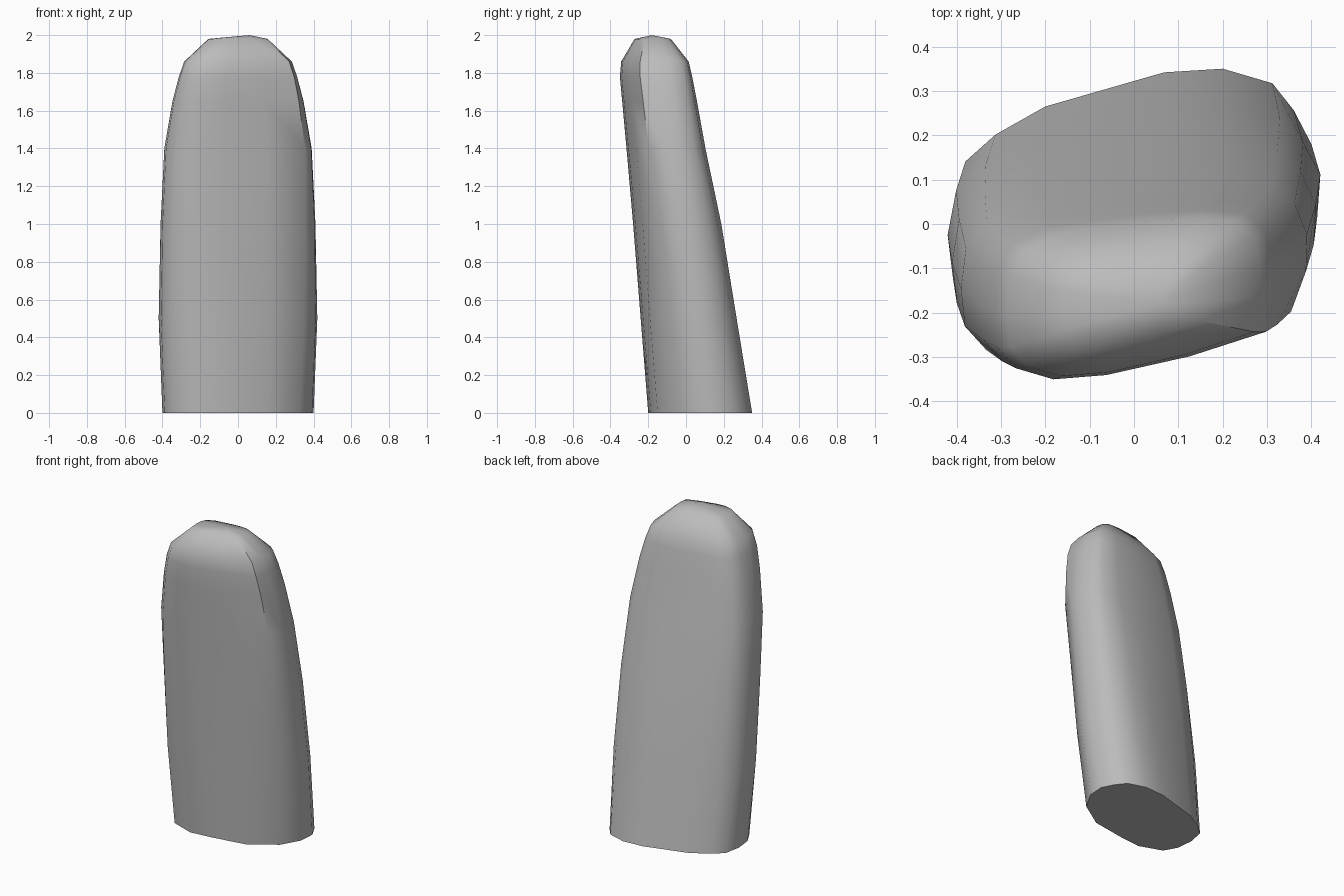
import bpy
import bmesh
import math

if "Cube" in bpy.data.objects:
    bpy.data.objects.remove(bpy.data.objects["Cube"], do_unlink=True)

# Uneven oval cross-sections in unit space: skewed foot and fuller top
FOOT = [(-1, -.14), (-.95, .24), (-.78, .46), (-.5, .69), (.17, .97), (.5, 1),
        (.78, .88), (.9, .66), (1, .38), (.98, 0), (.81, -.43), (.4, -.82),
        (-.15, -.95), (-.5, -1), (-.86, -.81), (-.97, -.52)]
TOP = [(-1, -.22), (-.98, .25), (-.88, .58), (-.58, .8), (.1, .95), (.5, 1),
       (.8, .95), (.94, .76), (1, .4), (1, 0), (.95, -.44), (.4, -.73),
       (-.2, -.95), (-.58, -1), (-.85, -.87), (-.98, -.63)]

# Rings up the leaning stone: height, half width, front y, back y, blend to top
RINGS = [(0, .4, -.2, .35, 0), (.5, .42, -.24, .268, .15), (1.0, .41, -.28, .187, .4),
         (1.4, .39, -.315, .103, .7), (1.65, .347, -.338, .058, .85),
         (1.78, .313, -.35, .033, 1), (1.86, .285, -.343, .014, 1),
         (1.98, .157, -.272, -.08, 1)]


def ring_points(z, half, front, back, blend):
    middle, depth = (front + back) / 2, (back - front) / 2
    return [((a[0] + (b[0] - a[0]) * blend) * half,
             middle + (a[1] + (b[1] - a[1]) * blend) * depth, z)
            for a, b in zip(FOOT, TOP)]


stone = bpy.data.materials.new("grey stone")
stone.use_nodes = True
colour = (.5, .5, .5, 1)
stone.diffuse_color = colour
stone.node_tree.nodes["Principled BSDF"].inputs["Base Color"].default_value = colour

# Lofted body with a flat foot and a shallow crown
bm = bmesh.new()
rings = [[bm.verts.new(p) for p in ring_points(*r)] for r in RINGS]
n = len(FOOT)
for a, b in zip(rings, rings[1:]):
    for i in range(n):
        j = (i + 1) % n
        bm.faces.new((a[i], a[j], b[j], b[i]))
bm.faces.new(rings[0])
crown = bm.verts.new((.06, -.18, 2))
for i in range(n):
    bm.faces.new((rings[-1][i], rings[-1][(i + 1) % n], crown))
bmesh.ops.recalc_face_normals(bm, faces=bm.faces)

mesh = bpy.data.meshes.new("standing_stone")
bm.to_mesh(mesh)
bm.free()
mesh.materials.append(stone)
body = bpy.data.objects.new("standing_stone", mesh)
bpy.context.collection.objects.link(body)

bpy.ops.object.select_all(action="DESELECT")
body.select_set(True)
bpy.context.view_layer.objects.active = body
bpy.ops.object.shade_smooth_by_angle(angle=math.radians(50))
